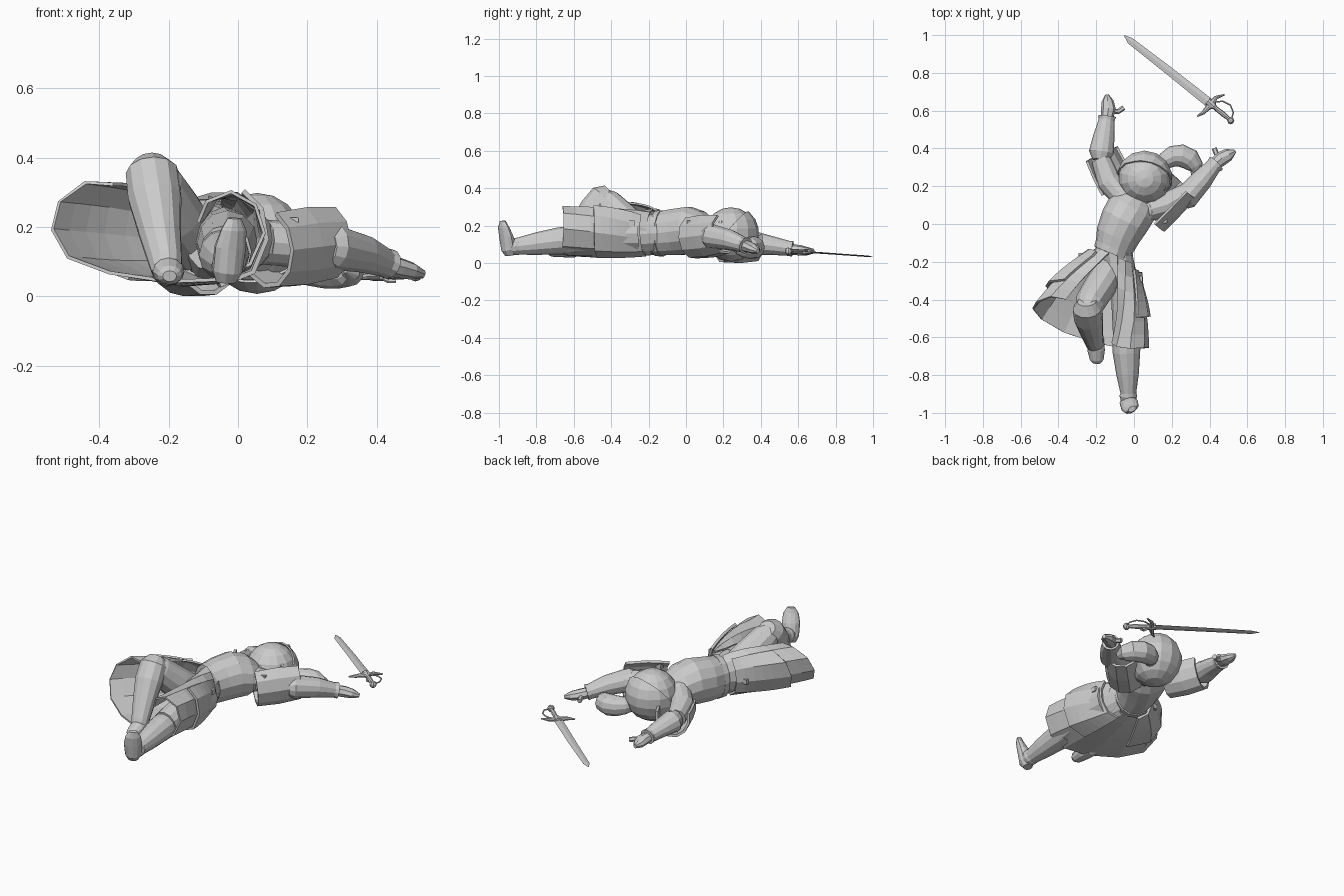
import bpy, bmesh, math
from mathutils import Vector as V


def finish(bm, name, thick=0):
    if not thick:
        bmesh.ops.recalc_face_normals(bm, faces=bm.faces)
    me = bpy.data.meshes.new(name)
    bm.to_mesh(me)
    bm.free()
    ob = bpy.data.objects.new(name, me)
    bpy.context.collection.objects.link(ob)
    if thick:
        s = ob.modifiers.new("thickness", "SOLIDIFY")
        s.thickness, s.offset = thick, 0
    return ob


def grid(name, rows, closed=False, thick=0):
    """Skin rows of points; closed rows become a capped tube."""
    bm = bmesh.new()
    vs = [[bm.verts.new(p) for p in r] for r in rows]
    n = len(rows[0])
    for a, b in zip(vs, vs[1:]):
        for i in range(n if closed else n - 1):
            j = (i + 1) % n
            bm.faces.new((a[i], a[j], b[j], b[i]))
    if closed:
        bm.faces.new(vs[0])
        bm.faces.new(vs[-1])
    return finish(bm, name, thick)


def loft(name, pts, n=12, arc=None, thick=0):
    """Elliptical sections (x, y, z, half width, half height) along a path."""
    c = [V(p[:3]) for p in pts]
    rows = []
    for i, p in enumerate(pts):
        t = (c[min(i + 1, len(c) - 1)] - c[max(i - 1, 0)]).normalized()
        side = t.cross(V((0, 0, 1))).normalized()
        up = side.cross(t)
        if arc:
            ang = [math.radians(arc[0] + (arc[1] - arc[0]) * k / n) for k in range(n + 1)]
        else:
            ang = [2 * math.pi * k / n for k in range(n)]
        rows.append([c[i] + side * p[3] * math.cos(a) + up * p[4] * math.sin(a) for a in ang])
    return grid(name, rows, not arc, thick)


def wire(name, pts, r, n=6):
    return loft(name, [(*p, r, r) for p in pts], n)


def ball(name, c, r, cut=None, seg=14, thick=0):
    bm = bmesh.new()
    bmesh.ops.create_uvsphere(bm, u_segments=seg, v_segments=seg * 2 // 3, radius=r)
    bmesh.ops.translate(bm, vec=V(c), verts=bm.verts)
    if cut:
        bmesh.ops.bisect_plane(bm, geom=bm.verts[:] + bm.edges[:] + bm.faces[:],
                               plane_co=V(c), plane_no=V(cut), clear_inner=True)
    return finish(bm, name, thick)


# Torso: hips, flared jacket, belt hem and collar
loft("hips", [(-.08, -.34, .16, .07, .08), (-.075, -.27, .16, .09, .11), (-.085, -.19, .165, .082, .105),
              (-.1, -.11, .17, .085, .1)])
loft("jacket", [(-.115, -.155, .165, .098, .118), (-.108, -.135, .165, .1, .12), (-.085, -.06, .172, .118, .127),
                (-.05, .015, .18, .13, .13), (-.015, .075, .17, .132, .115), (.01, .115, .165, .115, .085),
                (.03, .15, .16, .06, .055)], 14)
loft("jacket_hem", [(-.117, -.158, .165, .102, .123), (-.104, -.128, .165, .107, .126)], 14)
loft("collar", [(.015, .11, .155, .085, .08), (.04, .165, .15, .09, .09)])

# Head, hair cap, ponytail
ball("head", (.055, .24, .165), .14)
ball("hair_cap", (.055, .24, .165), .147, cut=(.15, .75, -.6), thick=.008)
ball("ear", (.15, .19, .22), .02, seg=8)
ball("hair_tie", (.155, .32, .1), .042, seg=10)
loft("ponytail", [(.13, .305, .11, .03, .03), (.165, .335, .1, .046, .048), (.205, .358, .095, .056, .057),
                  (.25, .362, .09, .06, .06), (.295, .342, .085, .058, .056), (.322, .305, .08, .046, .045),
                  (.325, .275, .08, .028, .028), (.31, .25, .08, .006, .006)])

# Arms: sleeve, gauntlet with flared rim, hand, thumb
arms = {
    "left": ([(.06, .07, .165, .06, .065), (.17, .1, .155, .065, .065), (.29, .17, .15, .052, .055)],
             [(.25, .11, .15, .045, .05), (.27, .135, .15, .066, .066), (.36, .235, .13, .057, .055),
              (.42, .305, .105, .042, .042), (.435, .32, .1, .048, .044)],
             [(.42, .31, .1, .032, .032), (.46, .345, .09, .039, .03), (.5, .367, .08, .034, .025),
              (.535, .385, .07, .01, .012)],
             [(.45, .35, .09), (.435, .375, .085), (.425, .4, .08)]),
    "right": ([(-.06, .14, .165, .06, .065), (-.13, .22, .14, .065, .065), (-.175, .34, .115, .052, .055)],
              [(-.175, .34, .115, .045, .05), (-.173, .38, .11, .066, .062), (-.16, .46, .1, .057, .05),
               (-.145, .55, .085, .042, .04), (-.143, .57, .083, .048, .042)],
              [(-.143, .56, .08, .032, .028), (-.135, .61, .075, .039, .028), (-.14, .65, .07, .032, .022),
               (-.143, .685, .07, .01, .012)],
              [(-.12, .6, .07), (-.085, .595, .065), (-.055, .615, .06)]),
}
for side, (sleeve, gauntlet, hand, thumb) in arms.items():
    loft(side + "_sleeve", sleeve)
    loft(side + "_gauntlet", gauntlet)
    loft(side + "_hand", hand, 8)
    wire(side + "_thumb", thumb, .014)
    ball(side + "_shoulder", sleeve[0][:3], .07, seg=10)

# Curved shoulder guards wrapped around the outside of the arms
loft("left_shoulder_guard", [(.085, .035, .145, .1, .11), (.17, .12, .155, .1, .115),
                             (.255, .205, .165, .095, .105)], 7, (65, -170), .014)
loft("right_shoulder_guard", [(-.085, .19, .125, .092, .11), (-.13, .285, .125, .095, .115),
                              (-.17, .37, .13, .09, .11)], 7, (15, -195), .014)

# Legs: bent right leg, straight left leg
loft("bent_thigh", [(-.12, -.23, .15, .08, .085), (-.18, -.33, .235, .085, .09), (-.235, -.42, .325, .08, .08),
                    (-.25, -.46, .36, .06, .055)])
loft("bent_shin", [(-.25, -.41, .39, .05, .04), (-.247, -.445, .362, .077, .07), (-.24, -.5, .29, .078, .075),
                   (-.225, -.57, .19, .062, .06), (-.21, -.625, .11, .05, .048), (-.205, -.645, .08, .045, .04)])
loft("bent_foot", [(-.205, -.57, .075, .03, .03), (-.205, -.6, .08, .044, .045), (-.2, -.67, .078, .046, .04),
                   (-.197, -.72, .068, .036, .028), (-.197, -.738, .065, .02, .016)])
loft("straight_thigh", [(-.04, -.26, .165, .085, .1), (-.03, -.45, .16, .088, .095), (-.035, -.64, .135, .074, .078)])
loft("straight_shin", [(-.04, -.6, .13, .074, .075), (-.04, -.68, .125, .073, .072), (-.034, -.8, .11, .059, .06),
                       (-.03, -.895, .097, .042, .046), (-.03, -.91, .095, .047, .046), (-.03, -.935, .09, .04, .04)])
loft("straight_foot", [(-.035, -.94, .048, .03, .025), (-.032, -.945, .08, .045, .042), (-.022, -.962, .15, .05, .033),
                       (-.012, -.976, .2, .042, .022), (-.01, -.98, .232, .022, .014)])

# Coat skirt: fitted waist opening to a wide hem, slit between the legs
hem = [V(p) for p in ((-.36, -.4, .33), (-.44, -.385, .335), (-.515, -.415, .28), (-.535, -.45, .2),
                      (-.49, -.505, .12), (-.37, -.575, .075), (-.2, -.63, .05), (-.06, -.66, .055),
                      (.035, -.66, .1), (.075, -.655, .19), (.05, -.655, .27), (-.02, -.66, .308),
                      (-.09, -.65, .28), (-.115, -.63, .22))]
waist = []
for i in range(len(hem)):
    a = math.radians(110 + 25.5 * i)
    x = .095 * math.cos(a)
    waist.append(V((x - .1, -.17 - .45 * x, .175 + .12 * math.sin(a))))


def skirt_panel(name, first, last, t0, t1, off, thick):
    rows = []
    for k in range(7):
        t = t0 + (t1 - t0) * k / 6
        ring = [w.lerp(h, t) for w, h in zip(waist, hem)]
        for p, w, h in zip(ring, waist, hem):
            p.z = w.z + (h.z - w.z) * t ** .6
        mid = sum(ring, V()) / len(ring)
        bulge = off + .025 * math.sin(math.pi * t)
        rows.append([p + (p - mid).normalized() * bulge * (1 if abs(p.z - mid.z) < .1 else .5)
                     for p in ring[first:last + 1]])
    return grid(name, rows, thick=thick), rows


skirt_panel("coat_skirt", 0, 13, 0, 1, 0, .01)
panels = [skirt_panel("right_hip_guard", 1, 5, .06, .68, .02, .014)[1],
          skirt_panel("left_hip_guard", 7, 11, .06, .6, .02, .014)[1]]

# Buckles on the guards
for p in (panels[0][1][2], panels[1][1][3], V((.16, .02, .22)), V((-.17, .22, .1))):
    bm = bmesh.new()
    bmesh.ops.create_cube(bm, size=.028)
    bmesh.ops.translate(bm, vec=p, verts=bm.verts)
    finish(bm, "guard_buckle")

# Sword lying beyond the head: blade, guard, bow, grip
loft("blade", [(-.052, .998, .042, .002, .001), (-.02, .97, .043, .018, .004), (.18, .815, .054, .022, .004),
               (.41, .632, .067, .025, .005)], 4)
loft("grip", [(.39, .65, .067, .02, .016), (.42, .625, .067, .02, .016), (.43, .616, .068, .011, .011),
              (.47, .583, .069, .014, .014), (.505, .555, .07, .01, .01)], 8)
ball("pommel", (.512, .547, .07), .02, seg=8)
loft("cross_guard", [(.335, .57, .06, .004, .004), (.365, .588, .064, .01, .01), (.41, .635, .066, .018, .014),
                     (.435, .67, .068, .01, .01), (.48, .685, .07, .004, .004)], 8)
wire("knuckle_bow", [(.425, .645, .068), (.47, .65, .07), (.51, .63, .072), (.526, .59, .072), (.515, .55, .07)], .004)
wire("side_ring", [(.415, .625, .06), (.435, .6, .05), (.455, .6, .05)], .006)

# Rest the lowest part on the floor
bpy.context.view_layer.update()
low = min(v.co.z for o in bpy.data.objects for v in o.data.vertices) - .007
for o in bpy.data.objects:
    o.location.z -= low
